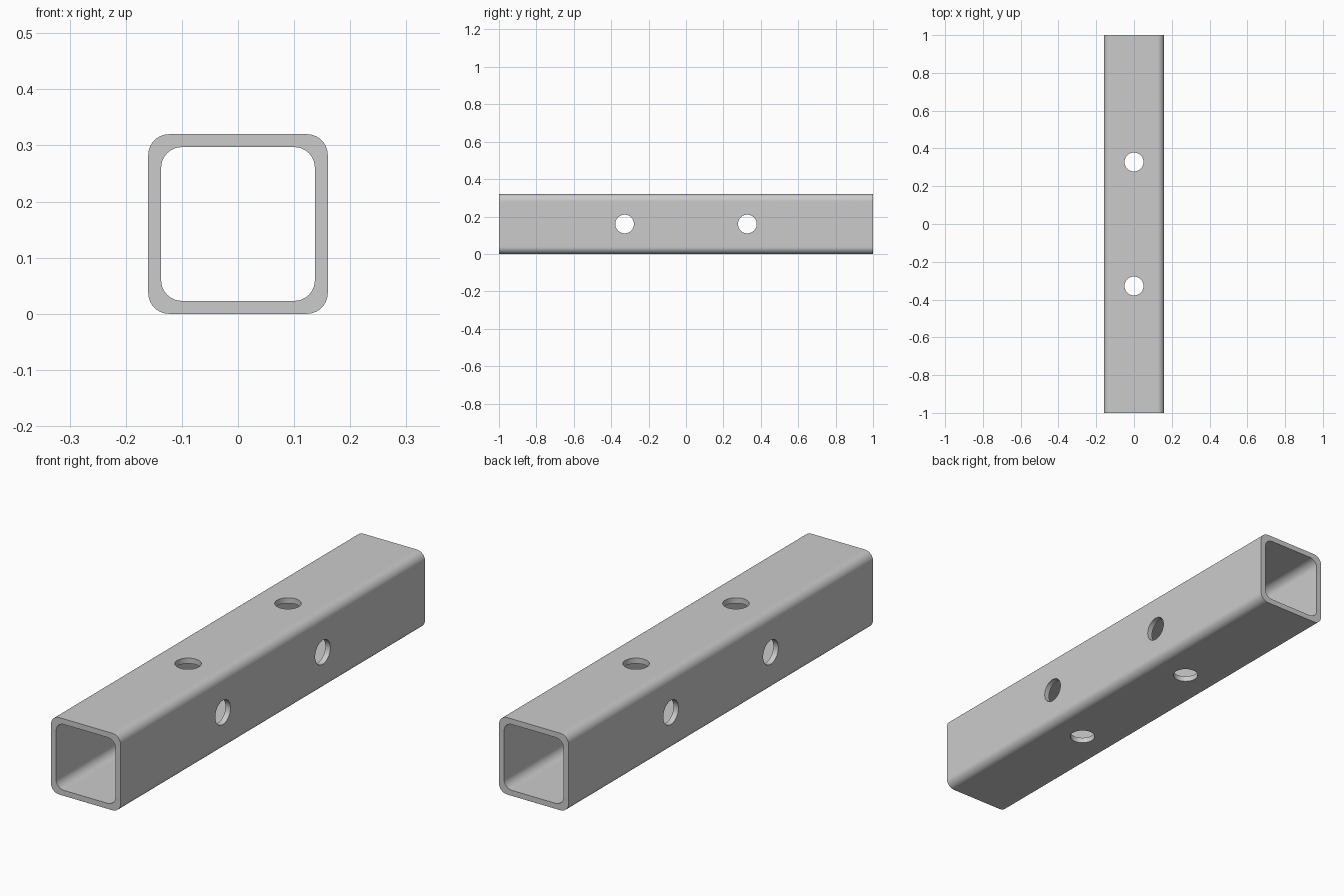
import bpy, bmesh
from math import cos, sin, pi
from mathutils import Matrix

if "Cube" in bpy.data.objects:
    bpy.data.objects.remove(bpy.data.objects["Cube"])

SIZE, WALL, RADIUS, HALF_LEN = 0.32, 0.023, 0.037, 1.0
HOLE_R, HOLE_Y, MID_Z, STEPS = 0.05, 0.328, 0.16, 10


def rounded_square(half, r):
    """Counter-clockwise (x, z) outline with rounded corners."""
    c = half - r
    pts = []
    for k, (sx, sz) in enumerate([(1, 1), (-1, 1), (-1, -1), (1, -1)]):
        for i in range(STEPS + 1):
            a = (k + i / STEPS) * pi / 2
            pts.append((sx * c + r * cos(a), MID_Z + sz * c + r * sin(a)))
    return pts


def make_object(name, bm):
    bmesh.ops.recalc_face_normals(bm, faces=bm.faces[:])
    mesh = bpy.data.meshes.new(name)
    bm.to_mesh(mesh)
    bm.free()
    obj = bpy.data.objects.new(name, mesh)
    bpy.context.collection.objects.link(obj)
    return obj


# Hollow square tube along y: outer and inner loops at both ends
bm = bmesh.new()
outer = rounded_square(SIZE / 2, RADIUS)
inner = rounded_square(SIZE / 2 - WALL, RADIUS)
loops = [[bm.verts.new((x, y, z)) for x, z in outline]
         for outline, y in ((outer, -HALF_LEN), (outer, HALF_LEN),
                            (inner, HALF_LEN), (inner, -HALF_LEN))]
n = len(outer)
for k in range(4):
    a, b = loops[k], loops[(k + 1) % 4]
    for i in range(n):
        j = (i + 1) % n
        bm.faces.new((a[i], a[j], b[j], b[i]))
tube = make_object("square_tube", bm)

# Through holes: two crossed drills at each station
for y in (-HOLE_Y, HOLE_Y):
    for axis in ("X", "Z"):
        bm = bmesh.new()
        turn = Matrix.Rotation(pi / 2, 4, "Y") if axis == "X" else Matrix()
        bmesh.ops.create_cone(bm, cap_ends=True, segments=48, radius1=HOLE_R,
                              radius2=HOLE_R, depth=0.5,
                              matrix=Matrix.Translation((0, y, MID_Z)) @ turn)
        drill = make_object("hole_cutter", bm)
        drill.hide_render = True
        bpy.context.view_layer.objects.active = tube
        mod = tube.modifiers.new("hole", "BOOLEAN")
        mod.operation, mod.solver, mod.object = "DIFFERENCE", "EXACT", drill
        bpy.ops.object.modifier_apply(modifier=mod.name)
        bpy.data.objects.remove(drill)

# Smooth corners and holes, crisp rims, flat walls
bpy.ops.object.select_all(action="DESELECT")
tube.select_set(True)
bpy.context.view_layer.objects.active = tube
bpy.ops.object.shade_smooth_by_angle(angle=pi / 6)
weighted = tube.modifiers.new("flat_walls", "WEIGHTED_NORMAL")
weighted.keep_sharp = True
